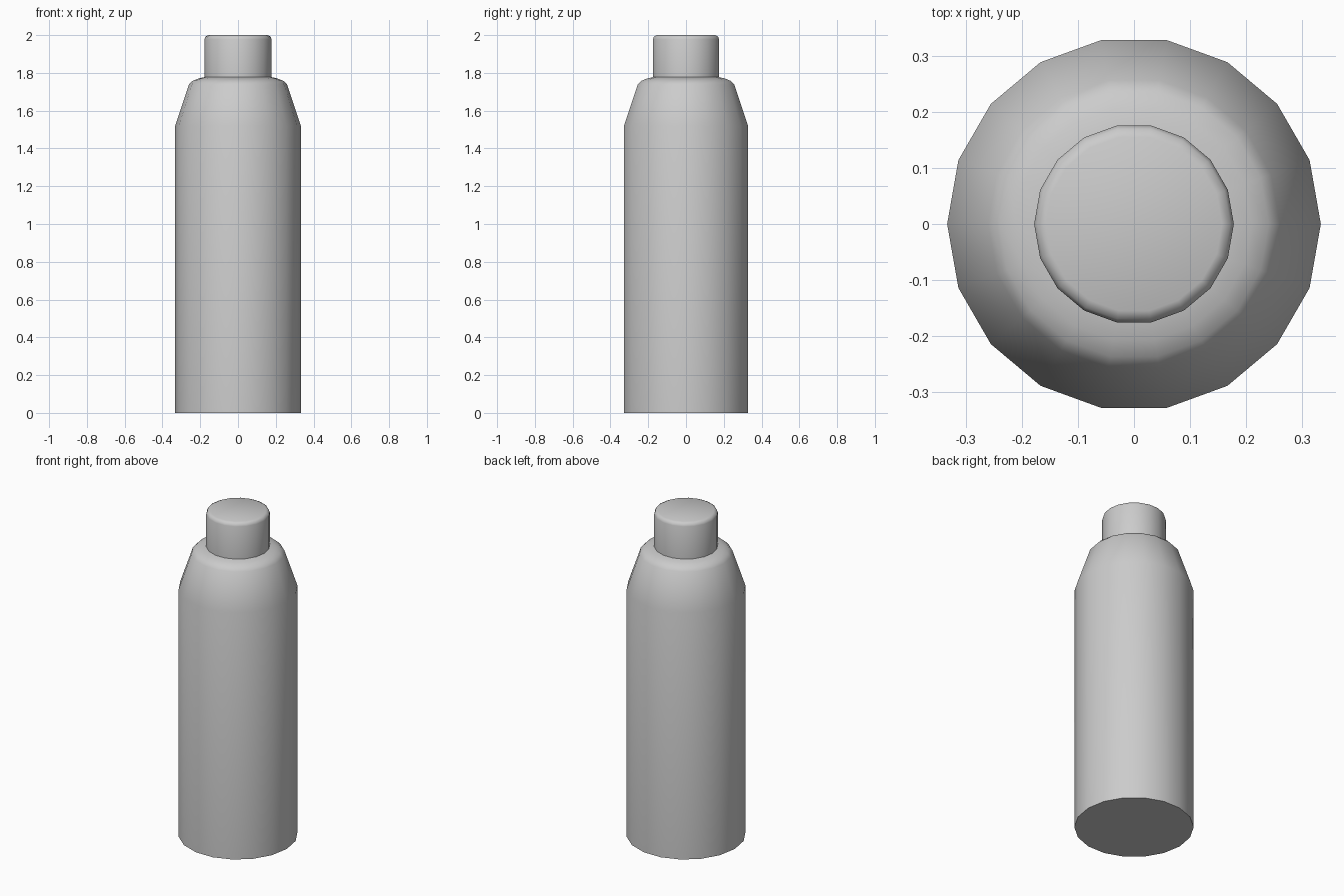
import bpy, bmesh
from math import radians, cos, sin, tau

if "Cube" in bpy.data.objects:
    bpy.data.objects.remove(bpy.data.objects["Cube"])

SIDES = 18


def lathe(name, profile):
    """Turn a (radius, height) profile into a closed 18-sided solid."""
    bm = bmesh.new()
    rings = [[bm.verts.new((r * cos(tau * i / SIDES), r * sin(tau * i / SIDES), z))
              for i in range(SIDES)] for r, z in profile]
    for low, high in zip(rings, rings[1:]):
        for i in range(SIDES):
            j = (i + 1) % SIDES
            bm.faces.new((low[i], low[j], high[j], high[i]))
    bm.faces.new(rings[0][::-1])
    bm.faces.new(rings[-1])
    mesh = bpy.data.meshes.new(name)
    bm.to_mesh(mesh)
    bm.free()
    obj = bpy.data.objects.new(name, mesh)
    bpy.context.collection.objects.link(obj)
    bpy.ops.object.select_all(action='DESELECT')
    bpy.context.view_layer.objects.active = obj
    obj.select_set(True)
    bpy.ops.object.shade_smooth_by_angle(angle=radians(50))
    return obj


# Bottle body: straight wall, tapered and rounded shoulder
lathe("bottle_body", [(0.333, 0), (0.333, 1.52), (0.26, 1.738),
                      (0.24, 1.758), (0.21, 1.77), (0.168, 1.78)])

# Cap: short cylinder with a rounded top edge
lathe("bottle_cap", [(0.178, 1.775), (0.178, 1.978), (0.172, 1.993), (0.157, 2.0)])
